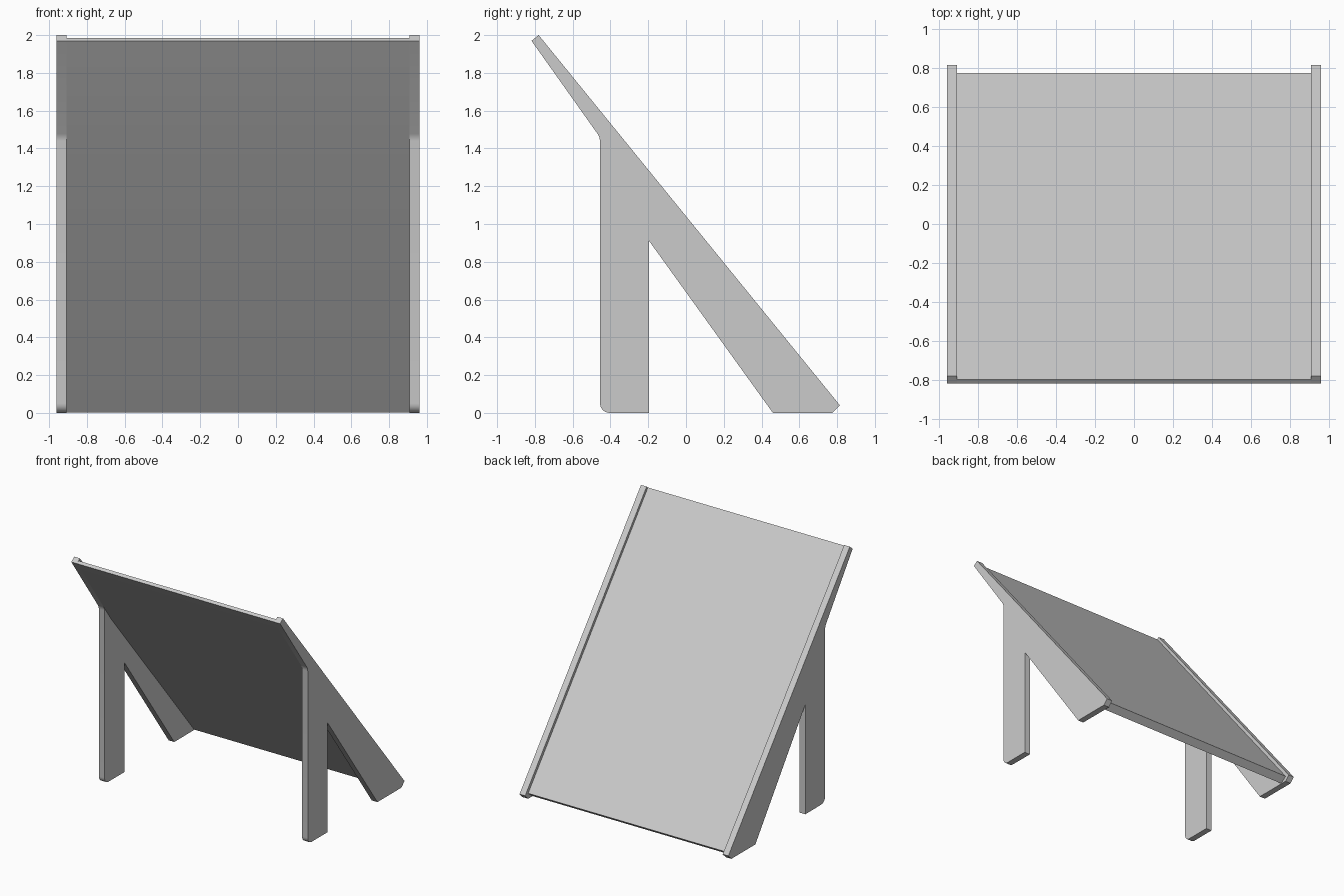
import bpy
import bmesh
from math import radians, sin, cos

if "Cube" in bpy.data.objects:
    bpy.data.objects.remove(bpy.data.objects["Cube"], do_unlink=True)

grey = bpy.data.materials.new("light_grey")
grey.use_nodes = True
colour = (0.6, 0.6, 0.6, 1)
grey.diffuse_color = colour
grey.node_tree.nodes["Principled BSDF"].inputs["Base Color"].default_value = colour


def extrude_profile(name, points, x0, x1):
    """Closed side profile (y, z) extruded along x."""
    bm = bmesh.new()
    face = bm.faces.new([bm.verts.new((x0, y, z)) for y, z in points])
    out = bmesh.ops.extrude_face_region(bm, geom=[face])
    verts = [v for v in out["geom"] if isinstance(v, bmesh.types.BMVert)]
    bmesh.ops.translate(bm, verts=verts, vec=(x1 - x0, 0, 0))
    bmesh.ops.recalc_face_normals(bm, faces=bm.faces)
    mesh = bpy.data.meshes.new(name)
    bm.to_mesh(mesh)
    bm.free()
    mesh.materials.append(grey)
    obj = bpy.data.objects.new(name, mesh)
    bpy.context.collection.objects.link(obj)
    bpy.ops.object.select_all(action="DESELECT")
    obj.select_set(True)
    bpy.context.view_layer.objects.active = obj
    bpy.ops.object.shade_smooth_by_angle(angle=radians(30))
    return obj


# Side frame: sloping rail and upright leg in one outline, with a rounded toe
radius = 0.05
toe = [(-0.405 - radius * cos(radians(a)), radius - radius * sin(radians(a)))
       for a in range(0, 91, 15)]
frame = [(-0.78, 2.0), (-0.818, 1.97), (-0.468, 1.477), (-0.459, 1.46),
         (-0.455, 1.44)] + toe + [(-0.195, 0), (-0.195, 0.91),
         (0.46, 0), (0.775, 0), (0.815, 0.04)]
for side, x0 in (("right", -0.96), ("left", 0.908)):
    extrude_profile(side + "_side_frame", frame, x0, x0 + 0.052)

# Sloping panel held between the frames, its underside tapered at the top
panel = [(-0.818, 1.97), (-0.797, 1.986), (0.776, 0.045),
         (0.722, 0.003), (-0.37, 1.339)]
extrude_profile("sloping_panel", panel, -0.908, 0.908)
